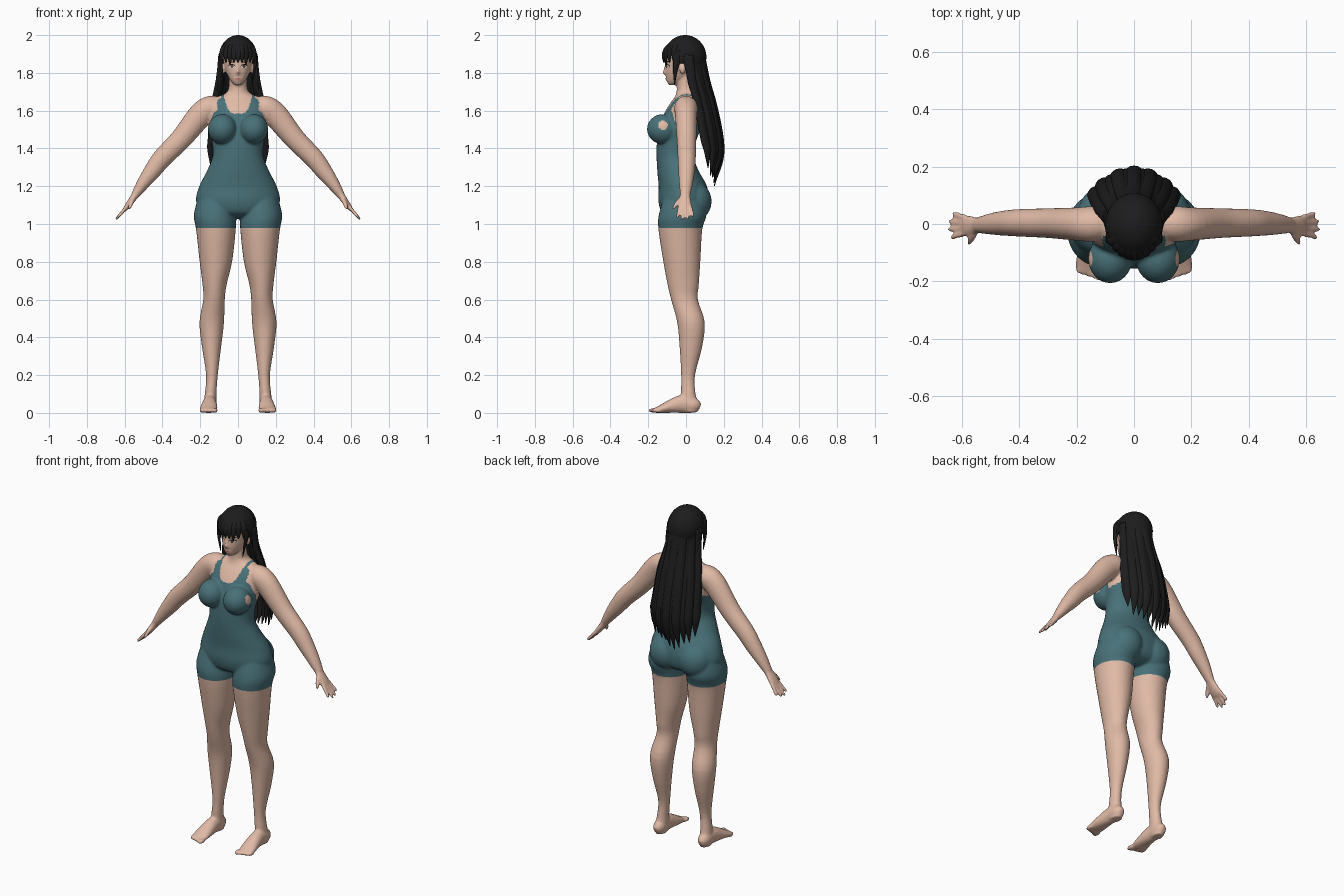
import bpy, bmesh, math, random
from mathutils import Vector, Matrix
from mathutils.bvhtree import BVHTree

random.seed(4)


def material(name, rgb):
    m = bpy.data.materials.new(name)
    m.diffuse_color = (*rgb, 1)
    return m


SKIN = material("skin", (0.75, 0.49, 0.38))
TEAL = material("teal fabric", (0.065, 0.165, 0.19))
BLACK = material("black hair", (0.012, 0.012, 0.013))
WHITE = material("eye white", (0.8, 0.78, 0.75))
BROWN = material("brown iris", (0.14, 0.05, 0.035))
LIP = material("lip pink", (0.5, 0.2, 0.18))


def spline(rows, k=4):
    """Catmull-Rom interpolation of (x, y, z, a, b) rows."""
    rows = [Vector(r) for r in rows]
    p = [rows[0]] + rows + [rows[-1]]
    out = []
    for i in range(1, len(p) - 2):
        a, b, c, d = p[i - 1:i + 3]
        for j in range(k):
            t = j / k
            out.append(0.5 * (2 * b + (c - a) * t + (2 * a - 5 * b + 4 * c - d) * t * t
                              + (3 * b - a - 3 * c + d) * t ** 3))
    return out + [rows[-1]]


def loft(bm, rows, hint=None, n=20):
    """Closed tube. Radius a runs along hint, b across it; no hint = level rings."""
    rows = spline(rows)
    pts = [Vector(r[:3]) for r in rows]
    rings = []
    for i, r in enumerate(rows):
        u, v = Vector((1, 0, 0)), Vector((0, 1, 0))
        if hint:
            t = (pts[min(i + 1, len(pts) - 1)] - pts[max(i - 1, 0)]).normalized()
            u = Vector(hint)
            u = (u - t * u.dot(t)).normalized()
            v = t.cross(u)
        rings.append([bm.verts.new(pts[i] + u * max(r[3], .001) * math.cos(w) + v * max(r[4], .001) * math.sin(w))
                      for w in (math.tau * j / n for j in range(n))])
    for q, s in zip(rings, rings[1:]):
        for j in range(n):
            bm.faces.new((q[j], q[(j + 1) % n], s[(j + 1) % n], s[j]))
    bm.faces.new(rings[0][::-1])
    bm.faces.new(rings[-1])


def ball(bm, c, r):
    bmesh.ops.create_uvsphere(bm, u_segments=24, v_segments=14, radius=1,
                              matrix=Matrix.Translation(c) @ Matrix.Diagonal((*r, 1)))


def finish(name, bm, *mats):
    bmesh.ops.recalc_face_normals(bm, faces=bm.faces)
    me = bpy.data.meshes.new(name)
    bm.to_mesh(me)
    bm.free()
    for m in mats:
        me.materials.append(m)
    me.shade_smooth()
    ob = bpy.data.objects.new(name, me)
    bpy.context.collection.objects.link(ob)
    return ob


# ---------- body volumes, fused below into one skin ----------
bm = bmesh.new()
# torso and neck
loft(bm, [(0, y, z, a, b) for z, y, a, b in (
    (1.03, -.015, .09, .06), (1.06, -.012, .18, .115), (1.12, -.012, .222, .134), (1.2, -.017, .205, .128),
    (1.28, -.042, .165, .11), (1.36, -.058, .134, .098), (1.44, -.05, .138, .104), (1.5, -.035, .15, .11),
    (1.58, -.018, .155, .1), (1.64, -.005, .15, .078), (1.67, .002, .115, .062), (1.695, .004, .062, .055),
    (1.73, 0, .049, .049), (1.8, -.005, .048, .05))], n=40)
# head
loft(bm, [(0, y, z, a, b) for z, y, a, b in (
    (1.735, -.076, .014, .016), (1.748, -.066, .03, .033), (1.77, -.05, .047, .055), (1.8, -.034, .061, .076),
    (1.83, -.02, .071, .09), (1.88, -.01, .079, .101), (1.93, -.006, .07, .09), (1.965, -.005, .035, .05))], n=32)
ball(bm, (0, -.112, 1.803), (.009, .013, .012))
ball(bm, (0, -.108, 1.82), (.006, .01, .022))
ball(bm, (0, -.101, 1.767), (.018, .008, .009))
for s in (1, -1):
    ball(bm, (s * .08, -.018, 1.822), (.012, .018, .029))          # ear
    ball(bm, (s * .083, -.122, 1.502), (.077, .085, .08))          # bust
    ball(bm, (s * .095, .04, 1.12), (.1, .096, .105))              # seat
    # leg
    loft(bm, [(s * x, y, z, a, b) for z, x, y, a, b in (
        (1.16, .115, -.01, .09, .1), (1.05, .123, -.018, .111, .126), (.97, .117, -.03, .105, .116),
        (.8, .117, -.022, .086, .098), (.68, .124, -.015, .064, .083), (.6, .127, -.008, .057, .071),
        (.48, .139, .026, .065, .073), (.35, .14, .026, .051, .06), (.2, .138, .011, .031, .037),
        (.1, .145, .012, .031, .039), (.04, .148, .02, .034, .046), (.003, .148, .022, .028, .04))], n=28)
    # foot and toes
    loft(bm, [(s * x, y, z, a, b) for x, y, z, a, b in (
        (.149, .074, .03, .016, .018), (.149, .045, .04, .034, .04), (.15, -.02, .047, .037, .048),
        (.152, -.08, .035, .043, .036), (.156, -.13, .021, .047, .022), (.157, -.165, .013, .042, .013))], (1, 0, 0))
    for i in range(5):
        ball(bm, (s * (.121 + .018 * i), -.172 + .006 * i, .013), (.014 if i == 0 else .01, .028, .013))
    # arm
    loft(bm, [(s * x, y, z, a, b) for x, y, z, a, b in (
        (.1, .002, 1.625, .05, .05), (.145, 0, 1.615, .062, .064), (.2, 0, 1.575, .058, .066),
        (.3, .003, 1.452, .052, .057), (.4, .004, 1.35, .048, .052), (.45, .003, 1.285, .044, .046),
        (.5, 0, 1.218, .037, .035), (.545, -.004, 1.152, .027, .022))], (0, 1, 0), 24)
    # hand, fingers, thumb
    loft(bm, [(s * x, y, z, a, b) for x, y, z, a, b in (
        (.535, -.003, 1.165, .025, .02), (.56, -.006, 1.13, .032, .018), (.585, -.006, 1.095, .038, .015),
        (.6, -.005, 1.075, .034, .01))], (0, 1, 0))
    for i, length in enumerate((.85, 1, .95, .75)):
        y = -.034 + .0195 * i
        loft(bm, [(s * (.59 + .058 * t * length), y + (y + .005) * .45 * t, 1.09 - .068 * t * length, r, r)
                  for t, r in ((0, .01), (.5, .0095), (.9, .0085), (1, .004))], (0, 1, 0), 10)
    loft(bm, [(s * .552, -.018, 1.138, .013, .013), (s * .563, -.045, 1.115, .012, .012),
              (s * .575, -.064, 1.085, .009, .009), (s * .578, -.068, 1.077, .004, .004)], (1, 0, 1), 10)
volumes = finish("body_volumes", bm, SKIN)
remesh = volumes.modifiers.new("fuse", "REMESH")
remesh.mode, remesh.voxel_size = "VOXEL", .0065
soft = volumes.modifiers.new("soften", "SMOOTH")
soft.factor, soft.iterations = .5, 6
mesh = bpy.data.meshes.new_from_object(volumes.evaluated_get(bpy.context.evaluated_depsgraph_get()))
bpy.data.objects.remove(volumes)
body = bpy.data.objects.new("body_with_suit", mesh)
bpy.context.collection.objects.link(body)


def clamp(t):
    return max(0, min(1, t))


def in_suit(c):
    """Hem, armholes, scoop neck and straps of the suit."""
    x, y, z = abs(c.x), c.y, c.z
    if z < .98 or z > 1.71 or x > (.26 if z < 1.3 else .17):
        return False
    if z > 1.46:
        side = .11 + .055 * clamp((1.6 - z) / .13) ** .5 if y < -.04 else .09 + .08 * clamp((1.53 - z) / .05)
        if x > side:
            return False
    return z < 1.585 + .1 * (x / .075) ** 4


mesh.materials.clear()
mesh.materials.append(SKIN)
mesh.materials.append(TEAL)
for p in mesh.polygons:
    p.material_index = int(in_suit(p.center))
mesh.shade_smooth()

# ---------- face details: thin plates laid on the face ----------
face = BVHTree.FromPolygons([v.co for v in mesh.vertices], [tuple(p.vertices) for p in mesh.polygons])


def plate(name, x, z, w, h, mat, lift, tilt=0):
    b = bmesh.new()
    bmesh.ops.create_circle(b, cap_ends=True, cap_tris=True, segments=16, radius=1)
    for v in b.verts:
        px, pz = x + v.co.x * w, z + v.co.y * h + tilt * v.co.x * w
        hit = face.ray_cast(Vector((px, -1, pz)), Vector((0, 1, 0)))[0]
        v.co = (px, (hit.y if hit else -.1) - lift, pz)
    finish(name, b, mat)


for s in (1, -1):
    plate("eyelash", s * .033, 1.836, .019, .0105, BLACK, .0015)
    plate("eye_white", s * .033, 1.834, .017, .008, WHITE, .0025)
    plate("iris", s * .032, 1.8345, .008, .008, BROWN, .0035)
    plate("eyebrow", s * .034, 1.858, .02, .0028, BLACK, .002, s * .15)
plate("lips", 0, 1.767, .018, .006, LIP, .0015)

# ---------- hair ----------
bm = bmesh.new()
bmesh.ops.create_uvsphere(bm, u_segments=48, v_segments=32, radius=1,
                          matrix=Matrix.Translation((0, -.005, 1.883)) @ Matrix.Diagonal((.101, .113, .117, 1)))


def bald(c):
    line = 1.895 if c.y < -.06 else 1.85 if c.y < .01 else 1.79
    return c.z < line


bmesh.ops.delete(bm, geom=[f for f in bm.faces if bald(f.calc_center_median())], context="FACES")
cap = finish("hair_cap", bm, BLACK)
cap.modifiers.new("thickness", "SOLIDIFY").thickness = .01

# long locks down the back, longest in the middle
bm = bmesh.new()
for i in range(11):
    t = (i - 5) / 5
    q, tip = t * t, random.uniform(-.02, .03)
    out = .006 * (i % 2)
    loft(bm, [(t * .082, .088 - .075 * q, 1.9, .026, .012),
              (t * .095, .105 - .07 * q + out, 1.76, .028, .017),
              (t * .122, .143 - .075 * q + out, 1.62, .028, .018),
              (t * .136, .176 - .075 * q + out, 1.45, .029, .018),
              (t * .143, .178 - .065 * q + out, 1.34 + .05 * q, .023, .014),
              (t * .142, .152 - .035 * q, 1.215 + .09 * q + (tip if i != 5 else 0), .002, .002)],
         (1, -t, 0), 12)
finish("back_locks", bm, BLACK)

# fringe and wisps in front of the ears
bm = bmesh.new()
for i in range(9):
    t = (i - 4) / 4
    z = 1.842 + .012 * (i % 2) + (.012 if i == 4 else 0)
    loft(bm, [(t * .05, -.06 + .02 * t * t, 1.976 - .01 * t * t, .012, .006),
              (t * .078, -.108 + .045 * t * t, 1.93, .017, .008),
              (t * .086, -.121 + .057 * t * t, 1.89, .015, .007),
              (t * .086, -.118 + .056 * t * t, z, .002, .002)], (1, t, 0), 10)
for s in (1, -1):
    loft(bm, [(s * .088, -.045, 1.92, .02, .008), (s * .092, -.05, 1.86, .018, .008),
              (s * .084, -.058, 1.8, .01, .006), (s * .073, -.06, 1.735, .002, .002)], (0, 1, 0), 10)
    loft(bm, [(s * .095, .01, 1.89, .03, .01), (s * .098, .022, 1.82, .025, .012),
              (s * .1, .035, 1.73, .02, .012), (s * .122, .06, 1.62, .003, .003)], (0, 1, 0), 10)
finish("fringe_and_side_locks", bm, BLACK)
